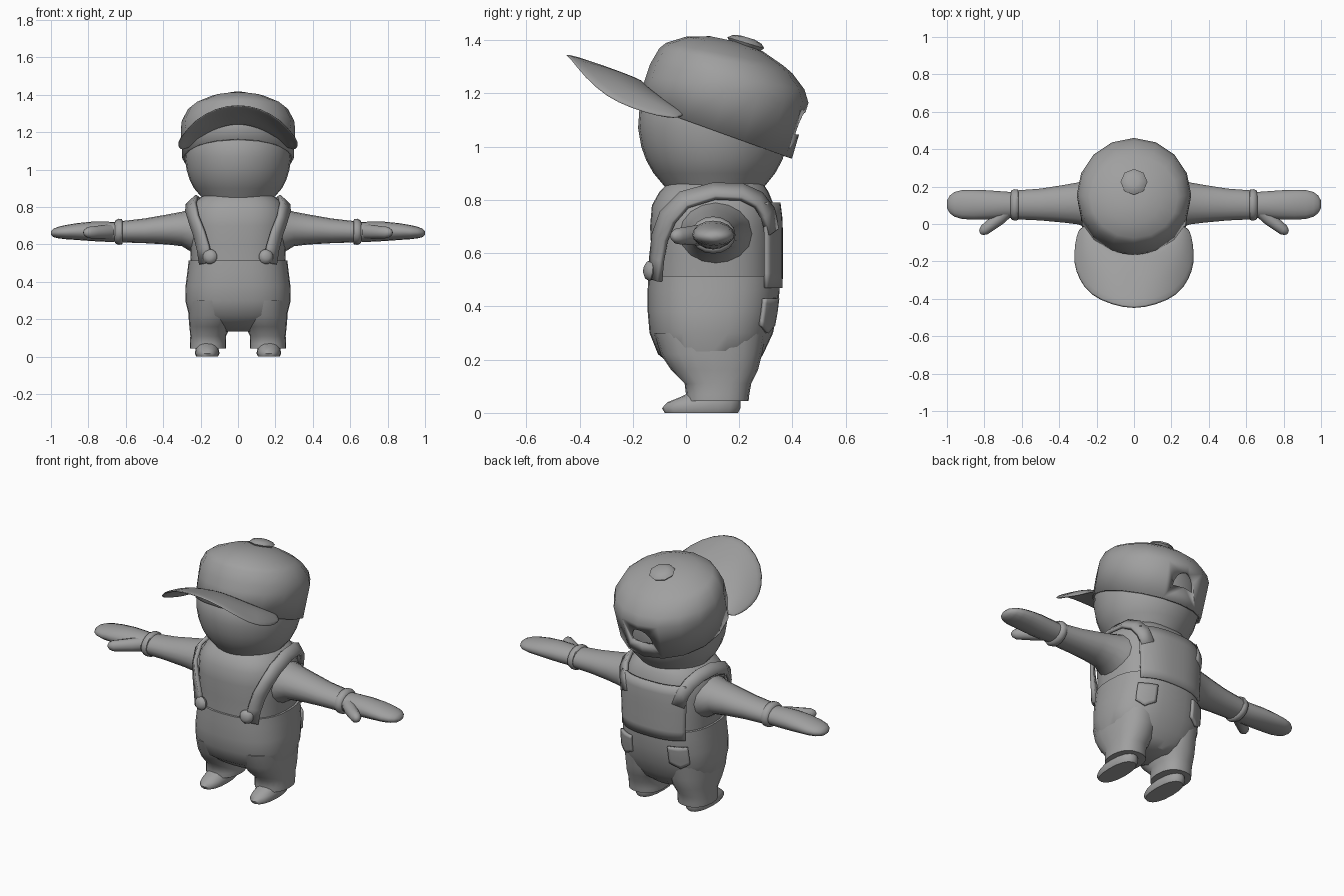
import bpy, math
from math import sin, cos, pi, radians
from mathutils import Vector

if "Cube" in bpy.data.objects:
    bpy.data.objects.remove(bpy.data.objects["Cube"])

grey = bpy.data.materials.new("plain_grey")
grey.diffuse_color = (0.35, 0.35, 0.35, 1)
grey.use_nodes = True
grey.node_tree.nodes["Principled BSDF"].inputs["Base Color"].default_value = grey.diffuse_color


def make(name, verts, faces, mirror=False, solid=0, offset=0, subsurf=0, angle=40):
    me = bpy.data.meshes.new(name)
    me.from_pydata([tuple(v) for v in verts], [], faces)
    ob = bpy.data.objects.new(name, me)
    bpy.context.collection.objects.link(ob)
    me.materials.append(grey)
    bpy.context.view_layer.objects.active = ob
    ob.select_set(True)
    bpy.ops.object.mode_set(mode='EDIT')
    bpy.ops.mesh.select_all(action='SELECT')
    bpy.ops.mesh.normals_make_consistent(inside=False)
    bpy.ops.object.mode_set(mode='OBJECT')
    bpy.ops.object.shade_smooth_by_angle(angle=radians(angle))
    ob.select_set(False)
    if solid:
        m = ob.modifiers.new("thickness", 'SOLIDIFY')
        m.thickness, m.offset = solid, offset
    if subsurf:
        ob.modifiers.new("smooth", 'SUBSURF').levels = subsurf
        ob.modifiers["smooth"].render_levels = subsurf
    if mirror:
        ob.modifiers.new("mirror", 'MIRROR').use_mirror_merge = False
    return ob


def loft(name, rings, caps=(True, True), closed=True, **kw):
    n = len(rings[0])
    verts = [p for r in rings for p in r]
    faces = []
    for i in range(len(rings) - 1):
        for j in range(n if closed else n - 1):
            k = (j + 1) % n
            faces.append((i * n + j, i * n + k, (i + 1) * n + k, (i + 1) * n + j))
    if closed and caps[0]:
        faces.append(tuple(range(n)))
    if closed and caps[1]:
        faces.append(tuple(range((len(rings) - 1) * n, len(rings) * n)))
    return make(name, verts, faces, **kw)


def power(v, e):
    return math.copysign(abs(v) ** e, v)


# Horizontal ring point: angle 0 faces front, 90 degrees faces +x
def ring_point(a, z, rx, y0, y1, cx=0, n=2.0, off=0):
    e = 2 / n
    return Vector((cx + (rx + off) * power(sin(a), e),
                   (y0 + y1) / 2 - ((y1 - y0) / 2 + off) * power(cos(a), e), z))


def stack(table, segs=24, n=2.0, cx=0):
    return [[ring_point(2 * pi * j / segs, *row[:4], row[4] if len(row) > 4 else cx, n)
             for j in range(segs)] for row in table]


def surface(table, deg, z, off):
    for r, s in zip(table, table[1:]):
        if z <= s[0]:
            t = (z - r[0]) / (s[0] - r[0])
            row = [a + (b - a) * t for a, b in zip(r, s)]
            return ring_point(radians(deg), *row[:4], 0, 2.5, off)


# Torso
SHIRT = [(.40, .25, -.13, .33), (.50, .252, -.13, .335), (.60, .257, -.13, .335),
         (.70, .262, -.135, .335), (.78, .258, -.128, .33), (.83, .228, -.10, .31),
         (.86, .19, -.07, .29), (.88, .15, -.04, .26)]
PANTS = [(.135, .10, .03, .22), (.17, .19, -.04, .26), (.22, .262, -.105, .29),
         (.30, .282, -.137, .327), (.38, .280, -.144, .342), (.46, .270, -.144, .352),
         (.515, .264, -.142, .352)]
loft("shirt", stack(SHIRT, 32, 2.5))
loft("trousers", stack(PANTS, 32, 2.5))
loft("trouser_leg", stack([(.045, .097, .0, .235, .16), (.07, .097, .0, .238, .16),
                           (.11, .095, -.005, .245, .16), (.16, .11, -.055, .27, .15),
                           (.22, .125, -.095, .285, .14), (.30, .125, -.12, .30, .14)],
                          20, 2.3), mirror=True)
loft("shoe", stack([(0, .058, -.08, .195, .165), (.018, .066, -.09, .205, .165),
                    (.04, .062, -.07, .205, .165), (.06, .056, -.02, .20, .165),
                    (.09, .05, .04, .19, .165)], 16, 2.3), mirror=True, angle=60)


# Cloth patches lying on the torso
def patch(name, table, a0, a1, z0, z1, off, solid, point=0, mirror=False, nu=8, nv=6):
    rows = []
    for i in range(nv + 1):
        row = []
        for j in range(nu + 1):
            u = j / nu
            low = z0 + point * abs(2 * u - 1)
            row.append(surface(table, a0 + (a1 - a0) * u, low + (z1 - low) * i / nv, off))
        rows.append(row)
    loft(name, rows, closed=False, solid=solid, mirror=mirror)


patch("back_panel", SHIRT, 136, 224, .47, .79, .022, .014, nu=16)
patch("back_pocket", PANTS, 134, 160, .30, .43, .008, .014, point=.03, mirror=True)

# Shoulder straps
path = [(34, .50), (37, .58), (43, .66), (53, .735), (68, .80), (90, .833),
        (112, .83), (130, .80), (141, .75), (147, .68)]
pts = [surface(SHIRT, a, z, .022) for a, z in path]
rows = []
for i, p in enumerate(pts):
    a, z = path[i]
    tan = (pts[min(i + 1, len(pts) - 1)] - pts[max(i - 1, 0)]).normalized()
    nor = (surface(SHIRT, a + 3, z, .022) - surface(SHIRT, a - 3, z, .022)).cross(
        surface(SHIRT, a, z + .01, .022) - surface(SHIRT, a, z - .01, .022)).normalized()
    side = tan.cross(nor).normalized() * .036
    rows.append([p - side, p, p + side])
loft("shoulder_strap", rows, closed=False, solid=.022, mirror=True)


# Flattened dome used for the strap and cap buttons
def dome(name, centre, axis, r, h, segs, mirror=False):
    q = Vector((0, 0, 1)).rotation_difference(Vector(axis).normalized())
    prof = [(.85, -.6), (1, 0), (.8, .6), (.4, .95)]
    loft(name, [[Vector(centre) + q @ Vector((r * k * cos(2 * pi * j / segs),
                                              r * k * sin(2 * pi * j / segs), h * t))
                 for j in range(segs)] for k, t in prof], mirror=mirror)


dome("strap_button", (.15, -.135, .535), (.25, -1, .1), .04, .024, 12, True)
dome("cap_button", (0, .225, 1.39), (0, .3, 1), .072, .022, 8)


# Arms, cuffs and hands: rings along x of (x, y centre, z centre, y radius, z radius)
def limb(name, table, segs=16):
    loft(name, [[(x, y + ry * cos(2 * pi * j / segs), z + rz * sin(2 * pi * j / segs))
                 for j in range(segs)] for x, y, z, ry, rz in table], mirror=True, angle=60)


limb("sleeve", [(.20, .11, .67, .145, .135), (.25, .11, .675, .13, .115),
                (.30, .11, .683, .112, .092), (.38, .108, .68, .10, .08),
                (.50, .104, .673, .085, .066), (.65, .102, .667, .076, .055)])
limb("glove_cuff", [(.615, .102, .667, .066, .055), (.62, .102, .668, .081, .067),
                    (.638, .102, .668, .084, .070), (.655, .102, .667, .078, .062),
                    (.66, .102, .667, .066, .052)])
limb("hand", [(.64, .102, .667, .068, .052), (.70, .102, .668, .072, .054),
              (.78, .102, .670, .078, .052), (.86, .103, .669, .080, .045),
              (.92, .104, .666, .077, .038), (.96, .105, .664, .066, .031),
              (.985, .105, .662, .047, .023), (1.0, .105, .661, .02, .01)])
thumb = []
for x, y, z, r in [(.68, .07, .668, .04), (.72, .03, .667, .037), (.765, -.005, .665, .033),
                   (.80, -.032, .664, .03), (.817, -.046, .664, .018), (.822, -.05, .664, .006)]:
    thumb.append([(x + r * .6 * cos(2 * pi * j / 12), y + r * .75 * cos(2 * pi * j / 12),
                   z + r * sin(2 * pi * j / 12)) for j in range(12)])
loft("thumb", thumb, mirror=True, angle=60)

# Head
loft("head", stack([(.80, .17, -.05, .27), (.85, .192, -.08, .295), (.90, .235, -.122, .335),
                    (.95, .260, -.150, .362), (1.0, .275, -.168, .378), (1.07, .285, -.18, .385),
                    (1.14, .283, -.175, .385), (1.22, .26, -.13, .36), (1.30, .19, -.06, .30),
                    (1.34, .09, .04, .2)], 28))

# Cap crown: tilted rings of (front y, front z, back y, back z, half width)
crown = []
N = 16
for y0, z0, y1, z1, w in [(-.185, 1.165, .398, .955, .298), (-.15, 1.265, .46, 1.165, .306),
                          (-.135, 1.31, .445, 1.215, .300), (-.10, 1.37, .40, 1.275, .268),
                          (-.075, 1.39, .365, 1.305, .235), (0, 1.413, .29, 1.357, .15),
                          (.09, 1.415, .21, 1.39, .06)]:
    crown.append([((w * sin(2 * pi * j / N)), (y0 + y1) / 2 - (y1 - y0) / 2 * cos(2 * pi * j / N),
                   (z0 + z1) / 2 + (z0 - z1) / 2 * cos(2 * pi * j / N)) for j in range(N)])
cap = loft("cap_crown", crown, caps=(False, True), solid=.015, offset=-1)

# Arched opening at the back of the cap
arch = [(.07 * cos(pi * j / 10), .085 * sin(pi * j / 10)) for j in range(11)]
cutter = loft("opening_cutter", [[(x, y, 1.045 + z) for x, z in arch] for y in (.25, .6)])
cutter.hide_render = True
cutter.hide_set(True)
cut = cap.modifiers.new("opening", 'BOOLEAN')
cut.object, cut.operation, cut.solver = cutter, 'DIFFERENCE', 'EXACT'

# Curved brim between the crown edge and an outer curve
outer = [(0, -.46, 1.352), (.12, -.435, 1.33), (.235, -.385, 1.262), (.295, -.30, 1.185),
         (.325, -.21, 1.145), (.318, -.11, 1.113), (.295, -.03, 1.108)]
half = []
for i, o in enumerate(outer):
    a = radians(62) * i / 6
    inner = Vector((.295 * sin(a), .135 - .295 * cos(a), 1.243 - .125 * (i / 6) ** 1.6))
    o = Vector(o)
    half.append([inner.lerp(o, t) + Vector((0, 0, .025 * sin(pi * t) * sin(pi * i / 6)))
                 for t in (0, .25, .5, .75, 1)])
mirrored = [[Vector((-p.x, p.y, p.z)) for p in r] for r in half[:0:-1]]
loft("cap_brim", mirrored + half, closed=False, solid=.012, subsurf=1)
